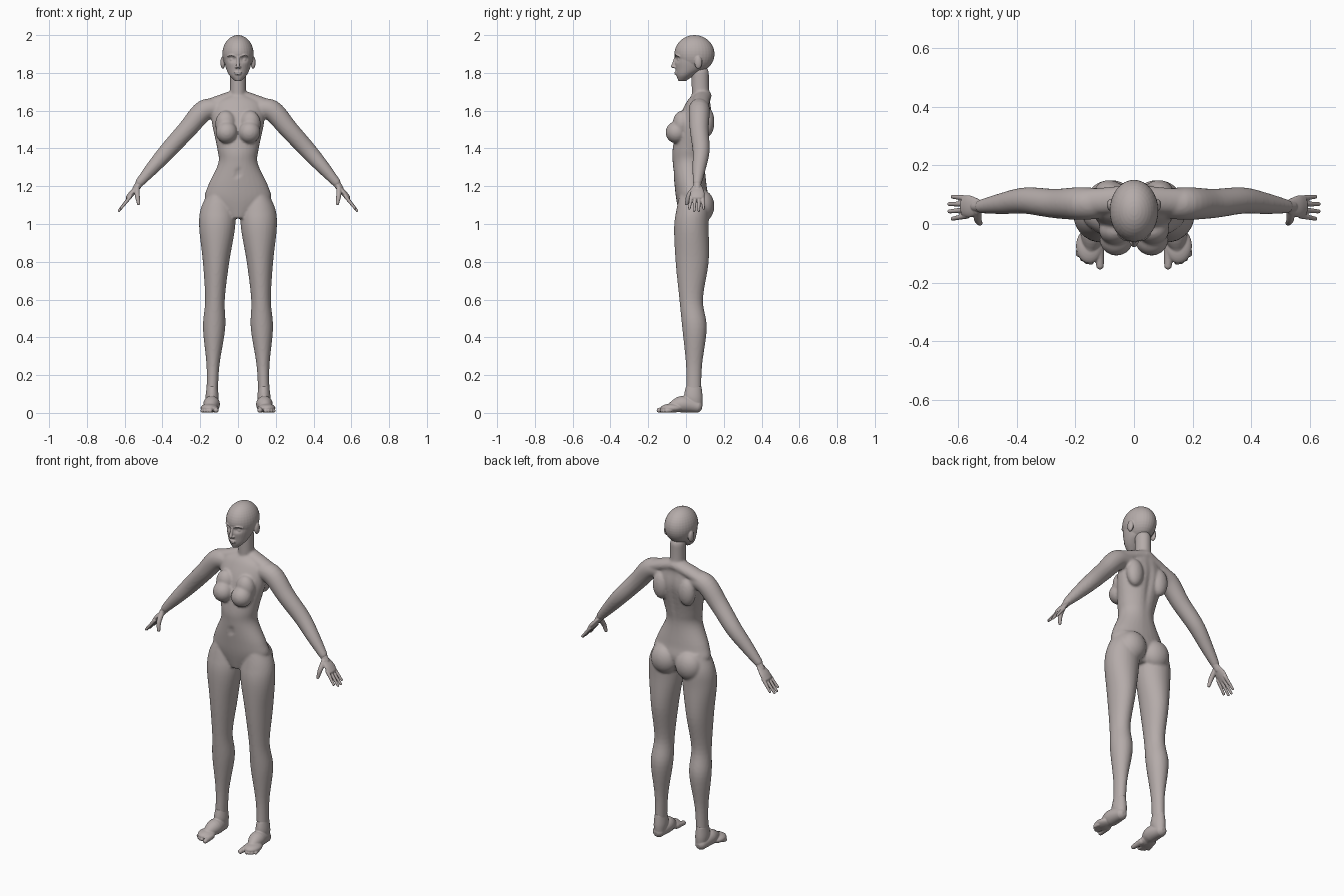
import bpy, bmesh, math
from mathutils import Vector

cube = bpy.data.objects.get("Cube")
if cube:
    bpy.data.objects.remove(cube, do_unlink=True)

skin = bpy.data.materials.new("warm_grey_skin")
skin.use_nodes = True
tone = (.46, .41, .4, 1)
skin.diffuse_color = tone
skin.node_tree.nodes["Principled BSDF"].inputs["Base Color"].default_value = tone


def resample(rows, steps=6):
    """Smooth spline through rows of numbers."""
    out = []
    last = len(rows) - 1
    for i in range(last):
        before, start, end, after = (rows[min(max(i + k, 0), last)] for k in (-1, 0, 1, 2))
        for step in range(steps):
            t = step / steps
            out.append([b + t / 2 * (c - a + t * (2 * a - 5 * b + 4 * c - d + t * (3 * (b - c) + d - a)))
                        for a, b, c, d in zip(before, start, end, after)])
    return out + [rows[-1]]


def loft(bm, rings, sides=32):
    """Closed skin over elliptical rings, each a centre and two radius vectors."""
    loops = []
    for centre, u, v in rings:
        angles = [math.tau * k / sides for k in range(sides)]
        loops.append([bm.verts.new(centre + u * math.cos(a) + v * math.sin(a)) for a in angles])
    for low, high in zip(loops, loops[1:]):
        for k in range(sides):
            n = (k + 1) % sides
            bm.faces.new((low[k], low[n], high[n], high[k]))
    bm.faces.new(loops[0][::-1])
    bm.faces.new(loops[-1])


def column(bm, rows, middle=lambda z: 0):
    """Upright form from rows of height, half width, front and back."""
    loft(bm, [(Vector((middle(z), (front + back) / 2, z)),
               Vector((half, 0, 0)), Vector((0, (back - front) / 2, 0)))
              for z, half, front, back in resample(rows)])


def tube(bm, rows, side=1, flat=1):
    """Round-ended bent form from rows of x, y, z and radius; flat widens it sideways."""
    points = resample(rows)
    path = [Vector((side * x, y, z)) for x, y, z, radius in points]
    last = len(path) - 1
    run = (path[last] - path[0]).normalized()
    sideways = Vector((1, 0, 0)) if abs(run.y) > .8 else Vector((0, 1, 0))
    quarter = [math.pi / 2 * k / 4 for k in range(4)]
    rings = []
    for i, centre in enumerate(path):
        radius = points[i][3]
        along = (path[min(i + 1, last)] - path[max(i - 1, 0)]).normalized()
        wide = (sideways - along * sideways.dot(along)).normalized()
        thick = along.cross(wide)
        bends = [0]
        if i == 0:
            bends = [-a for a in reversed(quarter)]
        elif i == last:
            bends = quarter
        for a in bends:
            size = radius * math.cos(a)
            rings.append((centre + along * radius * math.sin(a), thick * size, wide * size * flat))
    loft(bm, rings)


def ball(bm, centre, radii, side=1):
    made = bmesh.ops.create_uvsphere(bm, u_segments=32, v_segments=20, radius=1)
    for v in made["verts"]:
        x, y, z = (c + r * p for c, r, p in zip(centre, radii, v.co))
        v.co = (side * x, y, z)


def press(bm, centre, spread, depth):
    """Soft local push along y, for hollows and grooves."""
    for v in bm.verts:
        reach = sum(((p - c) / s) ** 2 for p, c, s in zip(v.co, centre, spread))
        v.co.y += depth * math.exp(-reach)


def finish(name, bm, voxel, smoothing, mirrored=False):
    """Fuse the overlapping forms into one smooth skin."""
    bmesh.ops.recalc_face_normals(bm, faces=bm.faces)
    mesh = bpy.data.meshes.new(name)
    bm.to_mesh(mesh)
    bm.free()
    mesh.materials.append(skin)
    mesh.shade_smooth()
    part = bpy.data.objects.new(name, mesh)
    bpy.context.collection.objects.link(part)
    fuse = part.modifiers.new("fuse", "REMESH")
    fuse.mode = "VOXEL"
    fuse.voxel_size = voxel
    fuse.use_smooth_shade = True
    soften = part.modifiers.new("soften", "SMOOTH")
    soften.iterations = smoothing
    if mirrored:
        part.modifiers.new("other_side", "MIRROR").use_mirror_merge = False


# Torso and neck
body = bmesh.new()
column(body, [(1.03, .06, -.03, .08), (1.12, .17, -.05, .12), (1.2, .16, -.06, .11), (1.32, .105, -.07, .1),
              (1.4, .11, -.07, .11), (1.55, .14, -.04, .14), (1.64, .13, 0, .13), (1.68, .06, .03, .13)])
tube(body, [(0, .08, 1.64, .045), (0, .076, 1.72, .042), (0, .075, 1.8, .042)], flat=1.1)
# Spine groove and navel
press(body, (0, .14, 1.45), (.02, .04, .16), -.012)
press(body, (0, -.07, 1.27), (.01, .03, .015), .012)

leg = [(1.17, .05, -.03, .1), (1.08, .09, -.05, .12), (.98, .095, -.063, .12), (.8, .07, -.055, .12),
       (.6, .052, -.035, .09), (.45, .059, -.02, .11), (.25, .034, 0, .085), (.08, .03, 0, .08)]
arm = [(.1, .07, 1.61, .05), (.18, .07, 1.6, .056), (.27, .07, 1.5, .05), (.37, .08, 1.39, .045),
       (.45, .07, 1.3, .036), (.52, .06, 1.22, .024)]
for side in (1, -1):
    column(body, leg, lambda z: side * (.14 - .03 * z))
    tube(body, arm, side)
    # Neck slope, shoulder blade, breast and buttock
    tube(body, [(0, .09, 1.68, .035), (.09, .08, 1.65, .035), (.17, .075, 1.62, .035)], side, flat=1.3)
    ball(body, (.085, .11, 1.54), (.05, .04, .08), side)
    ball(body, (.06, -.05, 1.485), (.058, .058, .058), side)
    ball(body, (.065, -.02, 1.53), (.055, .05, .07), side)
    ball(body, (.08, .085, 1.095), (.08, .065, .085), side)
finish("body", body, .007, 4)

# Skull and jaw
head = bmesh.new()
ball(head, (0, .045, 1.9), (.083, .106, .1))
column(head, [(1.757, .016, -.04, 0), (1.785, .044, -.05, .04), (1.82, .062, -.055, .09), (1.87, .074, -.06, .12),
              (1.92, .07, -.055, .12)])
for side in (1, -1):
    # Socket, eye, brow, nostril and ear
    press(head, (side * .03, -.05, 1.872), (.02, .03, .013), .014)
for side in (1, -1):
    ball(head, (.03, -.032, 1.87), (.015, .013, .01), side)
    tube(head, [(.013, -.056, 1.887, .004), (.034, -.053, 1.894, .004), (.054, -.036, 1.888, .004)], side)
    ball(head, (.009, -.06, 1.83), (.008, .009, .006), side)
    ball(head, (.08, .065, 1.855), (.013, .02, .034), side)
# Nose and lips
tube(head, [(0, -.053, 1.888, .007), (0, -.063, 1.855, .008), (0, -.07, 1.835, .01)])
for height, width in ((1.803, .02), (1.794, .017)):
    ball(head, (0, -.052, height), (width, .009, .005))
finish("head", head, .0035, 2)

# Wrist, palm and thumb
hand = bmesh.new()
tube(hand, [(.51, .06, 1.23, .022), (.54, .06, 1.19, .018)])
tube(hand, [(.53, .06, 1.2, .01), (.56, .06, 1.165, .015), (.58, .06, 1.14, .014)], flat=2.5)
tube(hand, [(.535, .045, 1.19, .014), (.533, .015, 1.15, .013), (.526, .003, 1.108, .009)])
# Fingers, the middle two longer
for k in range(4):
    reach = .072 if k in (1, 2) else .056
    tube(hand, [(.57, .028 + .02 * k, 1.145, .01), (.58 + .7 * reach, .018 + .025 * k, 1.125 - .75 * reach, .007)])
finish("hands", hand, .003, 2, True)

# Ankle, instep and ball of the foot
foot = bmesh.new()
column(foot, [(.03, .028, .02, .085), (.08, .035, -.01, .088), (.14, .028, 0, .082)], lambda z: .137)
tube(foot, [(.14, .055, .034, .033), (.14, -.02, .046, .044), (.148, -.08, .027, .026)])
ball(foot, (.152, -.075, .025), (.046, .06, .024))
# Big toe, then the smaller toes stepping back
tube(foot, [(.12, -.08, .02, .018), (.116, -.143, .014, .013)])
for k in range(4):
    tube(foot, [(.145 + .013 * k, -.08, .015, .012), (.147 + .014 * k, -.13 + .003 * k * k, .011, .01)])
finish("feet", foot, .0035, 2, True)
